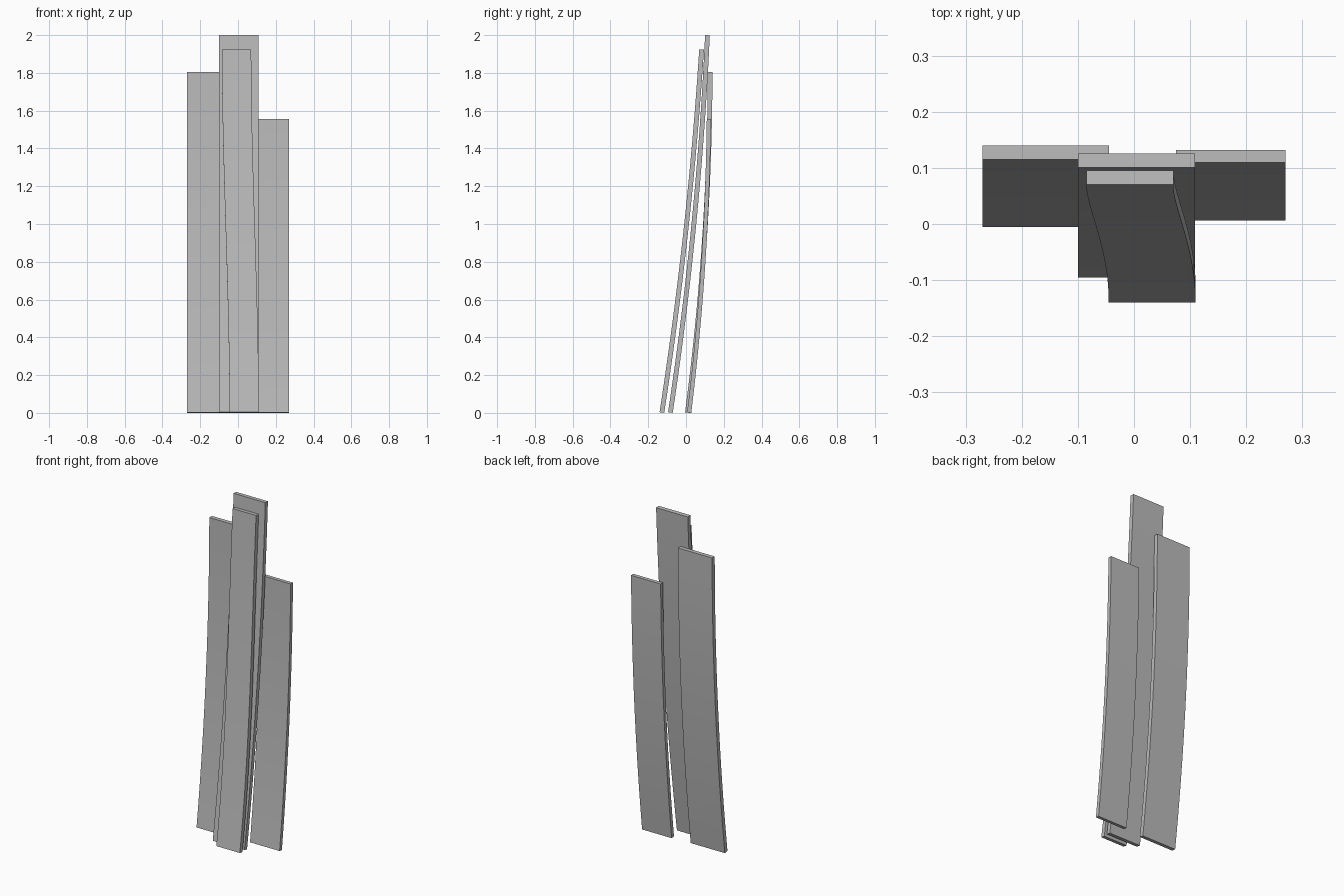
import bpy
import bmesh
from math import sqrt

old = bpy.data.objects.get("Cube")
if old:
    bpy.data.objects.remove(old, do_unlink=True)

grey = bpy.data.materials.new("plain grey")
grey.use_nodes = True
COLOUR = (0.5, 0.5, 0.5, 1)
grey.diffuse_color = COLOUR
grey.node_tree.nodes["Principled BSDF"].inputs["Base Color"].default_value = COLOUR

STEPS = 24


def plank(name, x0, x1, height, y_bottom, y_top, bend, thick=0.025, drift=0.0):
    """Bent board: the front face follows a shallow arc, the ends are cut square to it.
    bend is the change of slope from bottom to top, drift an S-shaped sideways shift."""
    lean = (y_top - y_bottom) / height
    base = thick * (lean + bend / 2)
    bm = bmesh.new()
    rings = []
    for i in range(STEPS + 1):
        t = i / STEPS
        z = base + (height - base) * t
        y = y_bottom + (y_top - y_bottom) * t + bend * height * t * (1 - t) / 2
        slope = lean + bend * (0.5 - t)
        n = thick / sqrt(1 + slope * slope)
        dx = drift * t * t * (3 - 2 * t)
        back_y, back_z = y + n, z - n * slope
        rings.append([bm.verts.new(p) for p in (
            (x0 + dx, y, z), (x1 + dx, y, z),
            (x1 + dx, back_y, back_z), (x0 + dx, back_y, back_z))])
    for a, b in zip(rings, rings[1:]):
        for k in range(4):
            m = (k + 1) % 4
            bm.faces.new((a[k], a[m], b[m], b[k]))
    bm.faces.new(rings[0][::-1])
    bm.faces.new(rings[-1])
    bmesh.ops.recalc_face_normals(bm, faces=bm.faces)
    mesh = bpy.data.meshes.new(name)
    bm.to_mesh(mesh)
    bm.free()
    mesh.materials.append(grey)
    obj = bpy.data.objects.new(name, mesh)
    bpy.context.collection.objects.link(obj)
    bpy.ops.object.select_all(action="DESELECT")
    obj.select_set(True)
    bpy.context.view_layer.objects.active = obj
    bpy.ops.object.shade_smooth_by_angle()


# Two outer boards behind, a tall one between, and a drifting one in front
plank("right_plank", -0.27, -0.045, 1.805, -0.005, 0.115, 0.13)
plank("left_plank", 0.075, 0.27, 1.555, 0.006, 0.11, 0.11, thick=0.022)
plank("middle_plank", -0.10, 0.109, 2.0, -0.095, 0.101, 0.105)
plank("front_plank", -0.045, 0.11, 1.925, -0.14, 0.07, 0.09, drift=-0.04)
